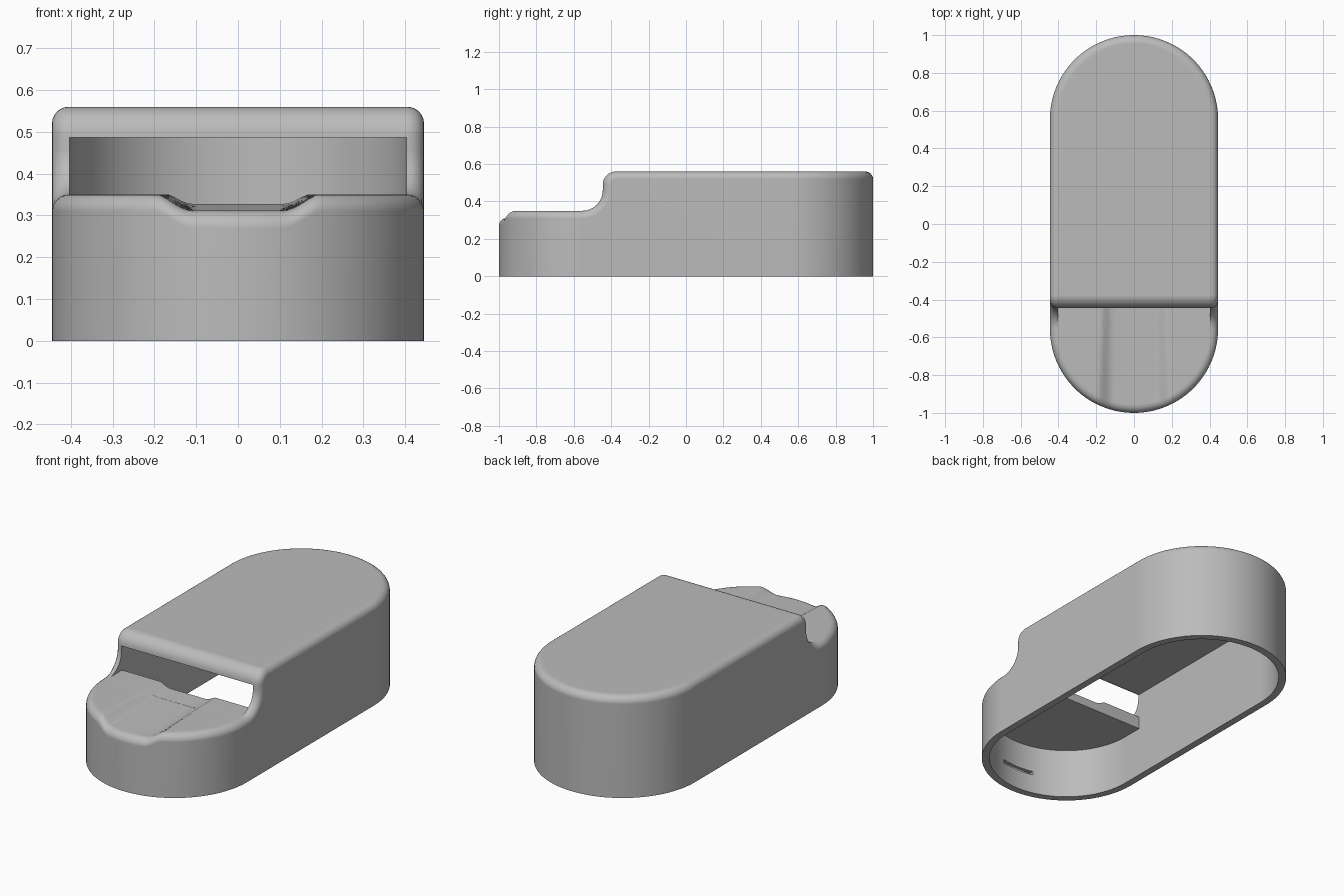
import bpy, bmesh
from math import sin, cos, pi
from mathutils import Vector

if "Cube" in bpy.data.objects:
    bpy.data.objects.remove(bpy.data.objects["Cube"])

HALF, MID = 0.445, 0.555          # half width, end-arc centre distance
DECK, TOP = 0.35, 0.56            # low deck and lid heights
LIP, WALL, FILLET = -0.44, 0.04, 0.04
ARC, COLS, SEG = 36, 48, 6

grey = bpy.data.materials.new("plain grey")
grey.use_nodes = True
colour = (0.5, 0.5, 0.5, 1)
grey.diffuse_color = colour
grey.node_tree.nodes["Principled BSDF"].inputs["Base Color"].default_value = colour


def groove(x, y):
    """Depth of the finger groove, fading toward the lid."""
    if y > LIP + 0.01:
        return 0
    t = min(1, max(0, (0.205 - abs(x)) / 0.095))
    fade = 0.017 * (y + 1) / (LIP + 1)
    return max(0, 0.04 * t * t * (3 - 2 * t) - fade)


def make_object(name, bm):
    bmesh.ops.remove_doubles(bm, verts=bm.verts, dist=1e-5)
    bmesh.ops.recalc_face_normals(bm, faces=bm.faces)
    mesh = bpy.data.meshes.new(name)
    bm.to_mesh(mesh)
    bm.free()
    mesh.materials.append(grey)
    obj = bpy.data.objects.new(name, mesh)
    bpy.context.collection.objects.link(obj)
    return obj


def prism(name, outline_a, outline_b):
    """Closed solid between two matching outlines."""
    bm = bmesh.new()
    a = [bm.verts.new(p) for p in outline_a]
    b = [bm.verts.new(p) for p in outline_b]
    bm.faces.new(a)
    bm.faces.new(b)
    for i in range(len(a)):
        j = (i + 1) % len(a)
        bm.faces.new((a[i], a[j], b[j], b[i]))
    return make_object(name, bm)


def half_path():
    """Upper rim of the +x half: point, wall normal, top normal."""
    up, side = Vector((0, 0, 1)), Vector((1, 0, 0))
    path = []
    for i in range(ARC + 1):                       # front arc
        a = -pi / 2 * (1 - i / ARC)
        n = Vector((cos(a), sin(a), 0))
        path.append((n * HALF + Vector((0, -MID, DECK)), n, up))
    face = -0.445
    r = face + MID
    for i in range(1, 13):                         # concave sweep up
        a = pi / 2 * i / 12
        n = Vector((0, -sin(a), cos(a)))
        path.append((Vector((HALF, -MID, DECK + r)) - n * r, side, n))
    r = 0.07
    for i in range(9):                             # rounded lid edge
        a = pi / 2 * (1 - i / 8)
        n = Vector((0, -sin(a), cos(a)))
        path.append((Vector((HALF, face + r, TOP - r)) + n * r, side, n))
    for i in range(ARC + 1):                       # rear arc
        a = pi / 2 * i / ARC
        n = Vector((cos(a), sin(a), 0))
        path.append((n * HALF + Vector((0, MID, TOP)), n, up))
    return path


def build_body():
    path = half_path()
    bm = bmesh.new()
    last = len(path) - 1
    first_straight, end_straight = ARC, last - ARC
    inner = {}
    base = {}
    for s in (1, -1):
        rings = []
        for i, (p, nw, nt) in enumerate(path):
            ring = []
            for k in range(SEG + 1):
                a = pi / 2 * k / SEG
                q = p - nw * FILLET * (1 - cos(a)) - nt * FILLET * (1 - sin(a))
                if i <= first_straight:
                    q.z -= groove(q.x, q.y)
                ring.append(bm.verts.new((s * q.x, q.y, q.z)))
            rings.append(ring)
        inner[s] = [ring[-1] for ring in rings]
        base[s] = {i: bm.verts.new((s * path[i][0].x, path[i][0].y, 0))
                   for i in range(last + 1)
                   if i <= first_straight or i >= end_straight}
        for i in range(last):                      # rounded rim
            for k in range(SEG):
                bm.faces.new((rings[i][k], rings[i + 1][k],
                              rings[i + 1][k + 1], rings[i][k + 1]))
            if i < first_straight or i >= end_straight:
                bm.faces.new((base[s][i], base[s][i + 1],
                              rings[i + 1][0], rings[i][0]))
        # straight side wall
        bm.faces.new([base[s][first_straight], base[s][end_straight]] +
                     [rings[i][0] for i in range(end_straight, first_straight - 1, -1)])
    # top surface strips, with the groove pressed into the deck
    rows = []
    for i in range(last + 1):
        left, right = inner[-1][i], inner[1][i]
        row = [left]
        for c in range(1, COLS):
            q = left.co.lerp(right.co, c / COLS)
            if i <= first_straight:
                q.z = DECK - groove(q.x, q.y)
            row.append(bm.verts.new(q))
        rows.append(row + [right])
    for i in range(last):
        for c in range(COLS):
            bm.faces.new((rows[i][c], rows[i][c + 1], rows[i + 1][c + 1], rows[i + 1][c]))
    # underside, opened later by the cavity
    bm.faces.new(list(base[1].values()) + list(base[-1].values())[::-1])
    bmesh.ops.dissolve_degenerate(bm, dist=1e-6, edges=bm.edges)
    return make_object("case_body", bm)


def stadium(z, cut_front=False):
    """Inner wall outline at height z."""
    r = HALF - WALL
    rear = [(r * cos(pi * i / 64), MID + r * sin(pi * i / 64), z) for i in range(65)]
    if cut_front:
        return rear + [(-r, LIP, z), (r, LIP, z)]
    return rear + [(-x, -y, z) for x, y, z in rear]


def mouth(y):
    """Opening outline whose floor follows the groove."""
    w = HALF - WALL - 0.002
    xs = [w * (2 * i / COLS - 1) for i in range(COLS + 1)]
    floor = [(x, y, DECK + 0.0005 - groove(x, y)) for x in xs]
    return floor + [(w, y, 0.486), (-w, y, 0.486)]


def box(x, y0, y1, z0, z1):
    return [[(-x, y0, z), (x, y0, z), (x, y1, z), (-x, y1, z)] for z in (z0, z1)]


body = build_body()
cutters = [
    prism("lower_cavity", stadium(-0.1), stadium(0.28)),
    prism("upper_cavity", stadium(0.2, True), stadium(0.487, True)),
    prism("mouth_opening", mouth(-0.56), mouth(LIP + 0.008)),
    prism("inner_slot", *box(0.1, -0.975, -0.9, 0.11, 0.13)),
]
bpy.context.view_layer.objects.active = body
body.select_set(True)
for cutter in cutters:
    cutter.hide_render = True
    mod = body.modifiers.new(cutter.name, "BOOLEAN")
    mod.operation, mod.solver, mod.object = "DIFFERENCE", "EXACT", cutter
    bpy.ops.object.modifier_apply(modifier=mod.name)
    bpy.data.objects.remove(cutter)

bpy.ops.object.shade_smooth_by_angle(angle=0.6)
weighted = body.modifiers.new("even shading", "WEIGHTED_NORMAL")
weighted.keep_sharp = True
